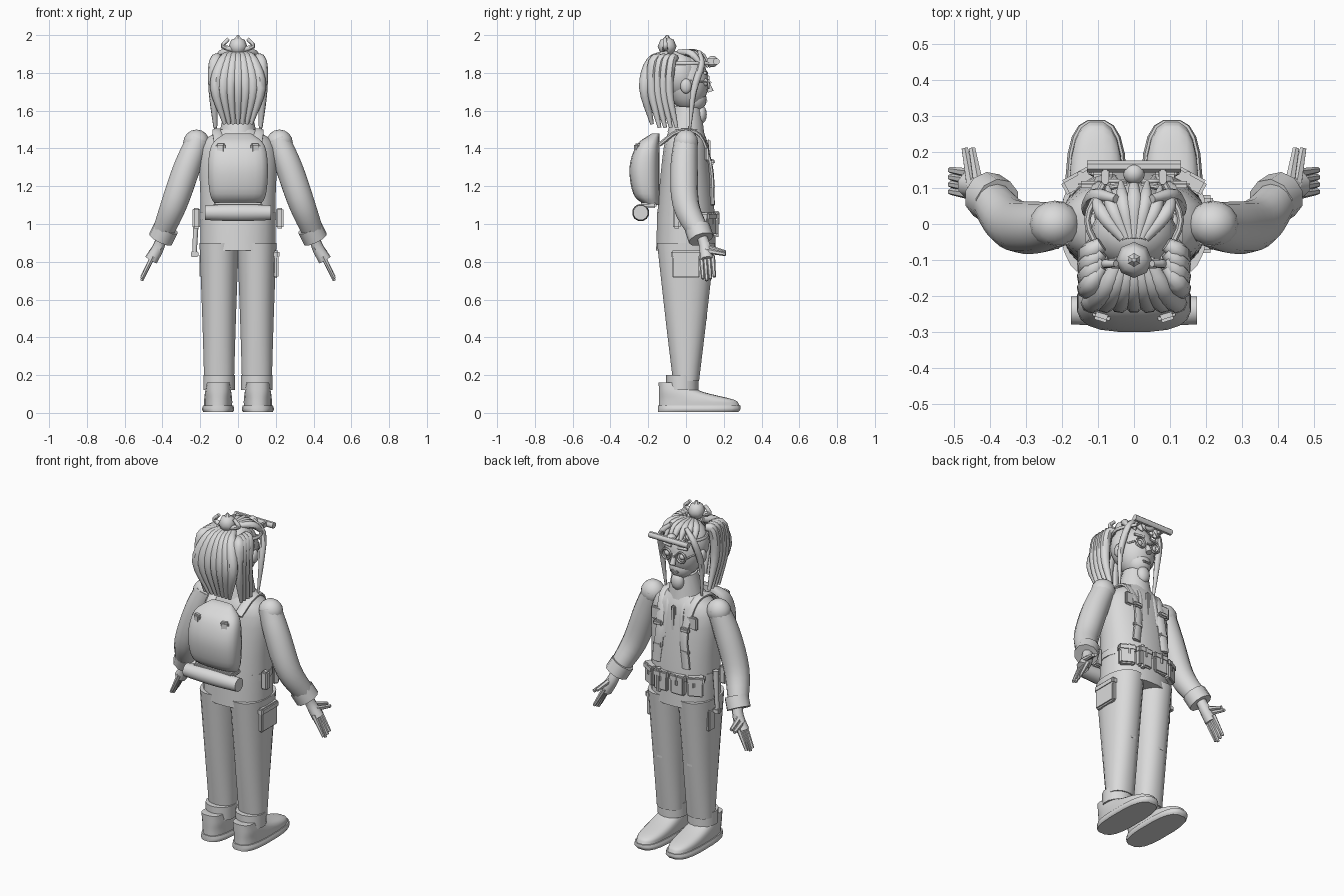
import bpy, bmesh, math
from mathutils import Vector, Matrix

old = bpy.data.objects.get("Cube")
if old:
    bpy.data.objects.remove(old, do_unlink=True)

GREY = (.7, .7, .7, 1)
SIDES = (-1, 1)
mat = bpy.data.materials.new("plain grey")
mat.use_nodes = True
mat.diffuse_color = GREY
mat.node_tree.nodes["Principled BSDF"].inputs["Base Color"].default_value = GREY


def finish(name, bm):
    bmesh.ops.recalc_face_normals(bm, faces=bm.faces)
    mesh = bpy.data.meshes.new(name)
    bm.to_mesh(mesh)
    bm.free()
    mesh.materials.append(mat)
    mesh.shade_smooth()
    mesh.set_sharp_from_angle(angle=math.radians(45))
    bpy.context.collection.objects.link(bpy.data.objects.new(name, mesh))


def skin(name, rings):
    # Bridge vertex rings and close both ends
    bm = bmesh.new()
    loops = [[bm.verts.new(point) for point in ring] for ring in rings]
    count = len(loops[0])
    for low, high in zip(loops, loops[1:]):
        for i in range(count):
            j = (i + 1) % count
            bm.faces.new((low[i], low[j], high[j], high[i]))
    bm.faces.new(loops[0])
    bm.faces.new(loops[-1])
    finish(name, bm)


def spline(points, steps=4):
    # Smooth path through a few points
    points = [Vector(point) for point in points]
    if len(points) == 2:
        return points
    padded = [2 * points[0] - points[1], *points, 2 * points[-1] - points[-2]]
    path = []
    for a, b, c, d in zip(padded, padded[1:], padded[2:], padded[3:]):
        for k in range(steps):
            t = k / steps
            path.append(b + t / 2 * (c - a + t * (2 * a - 5 * b + 4 * c - d
                                                  + t * (3 * b - a - 3 * c + d))))
    return path + [points[-1]]


def angles(count):
    return [2 * math.pi * (i + .5) / count for i in range(count)]


def tube(name, points, radius, tip=None, swell=0, flat=1, sides=8):
    # Tapering sweep, fuller in the middle by swell
    path = spline(points)
    last = len(path) - 1
    tip = radius if tip is None else tip
    across = None
    rings = []
    for i, point in enumerate(path):
        along = (path[min(i + 1, last)] - path[max(i - 1, 0)]).normalized()
        if across is None:
            across = Vector((0, 0, 1)) if abs(along.x) > .9 else Vector((1, 0, 0))
        across = (across - along * across.dot(along)).normalized()
        normal = across.cross(along) * flat
        size = radius + (tip - radius) * i / last + swell * math.sin(math.pi * i / last)
        rings.append([point + size * (across * math.cos(a) + normal * math.sin(a))
                      for a in angles(sides)])
    skin(name, rings)


def stack(name, x, levels, edge=0, grow=0, power=.9, sides=20):
    # Rounded sections given as height, half width, half depth;
    # they share the edge line and grow forward, backward or both ways
    def rounded(value):
        return math.copysign(abs(value) ** power, value)

    rings = []
    for z, wide, deep in spline(levels):
        y = edge + grow * deep
        rings.append([(x + wide * rounded(math.cos(a)), y + deep * rounded(math.sin(a)), z)
                      for a in angles(sides)])
    skin(name, rings)


def box(name, place, size, bevel=.008, turn=0):
    bm = bmesh.new()
    bmesh.ops.create_cube(bm, size=1)
    bmesh.ops.scale(bm, vec=size, verts=bm.verts)
    bmesh.ops.bevel(bm, geom=bm.edges[:], offset=bevel, segments=2, affect='EDGES')
    place = Matrix.Translation(place) @ Matrix.Rotation(turn, 4, 'Z')
    bmesh.ops.transform(bm, matrix=place, verts=bm.verts)
    finish(name, bm)


def ball(name, place, size, sides=16):
    bm = bmesh.new()
    bmesh.ops.create_uvsphere(bm, u_segments=sides, v_segments=sides // 2, radius=1)
    bmesh.ops.scale(bm, vec=size, verts=bm.verts)
    bmesh.ops.translate(bm, vec=place, verts=bm.verts)
    finish(name, bm)


# Jacket, belt and collar
stack("jacket", 0, [(.86, .2, .16), (1.1, .2, .15), (1.4, .2, .12), (1.5, .1, .09)])
tube("belt", [(0, 0, 1.02), (0, 0, 1.06)], radius=.205, flat=.76, sides=24)
box("front_placket", (0, .12, 1.25), (.03, .02, .4))
tube("collar", [(0, 0, 1.48), (0, .01, 1.62)], radius=.1, tip=.07, sides=16)
ball("scarf_knot", (0, .08, 1.58), (.04, .03, .05))

# Head and face
ball("head", (0, .01, 1.75), (.11, .11, .15), sides=20)
ball("jaw", (0, .04, 1.66), (.07, .07, .07))
tube("nose", [(0, .11, 1.76), (0, .13, 1.7)], radius=.01, tip=.018)
box("mouth", (0, .105, 1.65), (.05, .02, .015), bevel=.005)
box("glasses_bridge", (0, .13, 1.75), (.03, .01, .01), bevel=.002)
for side in SIDES:
    ball("eye", (side * .05, .1, 1.75), (.02, .02, .02))
    ball("ear", (side * .11, 0, 1.73), (.02, .03, .04))
    tube("eyebrow", [(side * .02, .11, 1.8), (side * .08, .1, 1.8)], radius=.008)
    rim = [(side * .05 + .03 * math.cos(a), .12, 1.75 + .03 * math.sin(a)) for a in angles(8)]
    tube("glasses_rim", rim + rim[:1], radius=.006)
    tube("glasses_arm", [(side * .08, .12, 1.75), (side * .11, 0, 1.76)], radius=.005)

# Headlamp bar and its band
tube("headlamp_bar", [(-.13, .16, 1.86), (.13, .16, 1.86)], radius=.018)
ball("headlamp", (0, .14, 1.86), (.03, .03, .03))
for side in SIDES:
    box("bar_clip", (side * .08, .14, 1.86), (.02, .06, .03), bevel=.004)
    tube("headlamp_band", [(side * .08, .12, 1.85), (side * .13, .01, 1.85), (side * .08, -.1, 1.85)],
         radius=.01)

# Hair cap, bangs and gathered back strands
ball("hair_cap", (0, -.03, 1.79), (.12, .1, .13), sides=20)
for i in range(-3, 4):
    spread = i / 3
    dip = abs(spread) * .04
    tube("bang", [(spread * .03, -.04, 1.91), (spread * .09, .07 - dip, 1.9),
                  (spread * .11, .13 - dip, 1.83)], radius=.014, tip=.006, swell=.01)
    tube("back_strand", [(spread * .04, -.1, 1.9), (spread * .08, -.18, 1.86),
                         (spread * .12, -.22, 1.72), (spread * .07, -.18, 1.53)],
         radius=.018, tip=.01, swell=.018)

# Side locks and bun
for side in SIDES:
    for k in range(4):
        y = -.17 + k * .03
        tube("side_lock", [(side * .09, y * .7, 1.88), (side * .125, y, 1.86),
                           (side * .13, y - .01, 1.7), (side * .12, y + .03, 1.51)],
             radius=.02, tip=.01, swell=.014)
    tube("front_lock", [(side * .05, .07, 1.91), (side * .11, .08, 1.84), (side * .13, .04, 1.7),
                        (side * .12, .02, 1.5)], radius=.012, tip=.006, swell=.01)
    tube("hair_tie", [(0, -.11, 1.92), (side * .08, -.11, 1.94), (side * .05, -.11, 1.98)],
         radius=.016, tip=.01)
ball("bun", (0, -.1, 1.94), (.05, .05, .05), sides=8)
tube("bun_tip", [(0, -.1, 1.96), (0, -.1, 2)], radius=.035, tip=.006, sides=6)

# Backpack with shelf and bedroll
stack("backpack", 0, [(1.1, .12, .04), (1.16, .15, .07), (1.3, .16, .08), (1.42, .14, .06),
                      (1.48, .07, .02)], edge=-.14, grow=-1, power=.7)
box("roll_shelf", (0, -.2, 1.1), (.26, .09, .03))
tube("bedroll", [(-.175, -.24, 1.06), (0, -.24, 1.06), (.175, -.24, 1.06)],
     radius=.04, swell=.006, sides=12)

for side in SIDES:
    # Pack straps and fittings
    box("pack_buckle", (side * .09, -.255, 1.4), (.05, .03, .05), turn=side * .3)
    tube("shoulder_strap", [(side * .1, -.14, 1.42), (side * .11, -.04, 1.49), (side * .1, .07, 1.47),
                            (side * .08, .13, 1.3), (side * .1, .14, 1.1)], radius=.028, flat=.45)
    tube("inner_strap", [(side * .06, .07, 1.49), (side * .05, .11, 1.42), (side * .06, .13, 1.25)],
         radius=.014, flat=.6)
    for z in (1.2, 1.33):
        box("strap_buckle", (side * .09, .14, z), (.06, .025, .03))
    box("jacket_pocket", (side * .12, .11, 1.37), (.07, .02, .08))

    # Belt pouches
    for x, y, turn in ((.055, .15, 0), (.15, .12, -.5)):
        box("belt_pouch", (side * x, y, 1), (.09, .04, .12), turn=side * turn)
        box("pouch_flap", (side * x, y, 1.04), (.1, .05, .04), turn=side * turn)
        tube("pouch_toggle", [(side * x, y + .02, 1), (side * x, y + .02, 1.06)], radius=.007)
    box("hip_case", (side * .22, -.05, 1.03), (.04, .04, .11))

    # Trousers and cuffs
    stack("trouser_leg", side * .1, [(.17, .08, .07), (.5, .09, .11), (.9, .105, .155)])
    tube("trouser_cuff", [(side * .1, -.02, .12), (side * .1, -.02, .2)], radius=.085, sides=14)
    box("knee_patch", (side * .1, .09, .51), (.05, .04, .04))

    # Shoes
    stack("shoe_sole", side * .105, [(.005, .08, .215), (.02, .086, .22), (.04, .08, .22)],
          edge=-.15, grow=1, power=.7)
    stack("shoe_upper", side * .105, [(.04, .075, .215), (.07, .075, .2), (.11, .07, .12),
                                      (.16, .06, .06)], edge=-.145, grow=1, power=.75)

    # Sleeve and cuff
    ball("shoulder", (side * .22, 0, 1.43), (.07, .065, .07))
    tube("sleeve", [(side * .21, 0, 1.45), (side * .27, -.01, 1.3), (side * .34, 0, 1.1),
                    (side * .4, .07, .95)], radius=.062, tip=.056, swell=.014, sides=14)
    tube("sleeve_cuff", [(side * .38, .06, .98), (side * .41, .08, .92)], radius=.068, sides=10)

    # Hand
    tube("palm", [(side * .4, .08, .95), (side * .42, .1, .88), (side * .46, .11, .81)],
         radius=.028, tip=.036)
    for k in range(4):
        y = .08 + k * .02
        tube("finger", [(side * .45, y, .83), (side * .51, y + .01, .7 + .01 * abs(k - 1))],
             radius=.014, tip=.009, sides=6)
    for k in range(2):
        x = .43 + k * .02
        tube("thumb", [(side * x, .1, .88 - k * .02), (side * (x + .02), .21, .85 - k * .01)],
             radius=.016, tip=.01, sides=6)

# Thigh pockets
box("thigh_pocket", (.2, 0, .78), (.03, .15, .13))
box("thigh_pocket_flap", (.2, 0, .84), (.04, .16, .04))
box("slim_pocket", (-.19, .04, .78), (.03, .06, .13))

# Tools hanging from the belt
tube("knife_sheath", [(-.22, .03, 1.08), (-.23, .03, .84)], radius=.018, tip=.012)
box("sheath_clip", (-.23, .03, .84), (.04, .03, .03), bevel=.005)
tube("torch", [(.07, .16, 1.07), (.07, .16, .93)], radius=.013)
